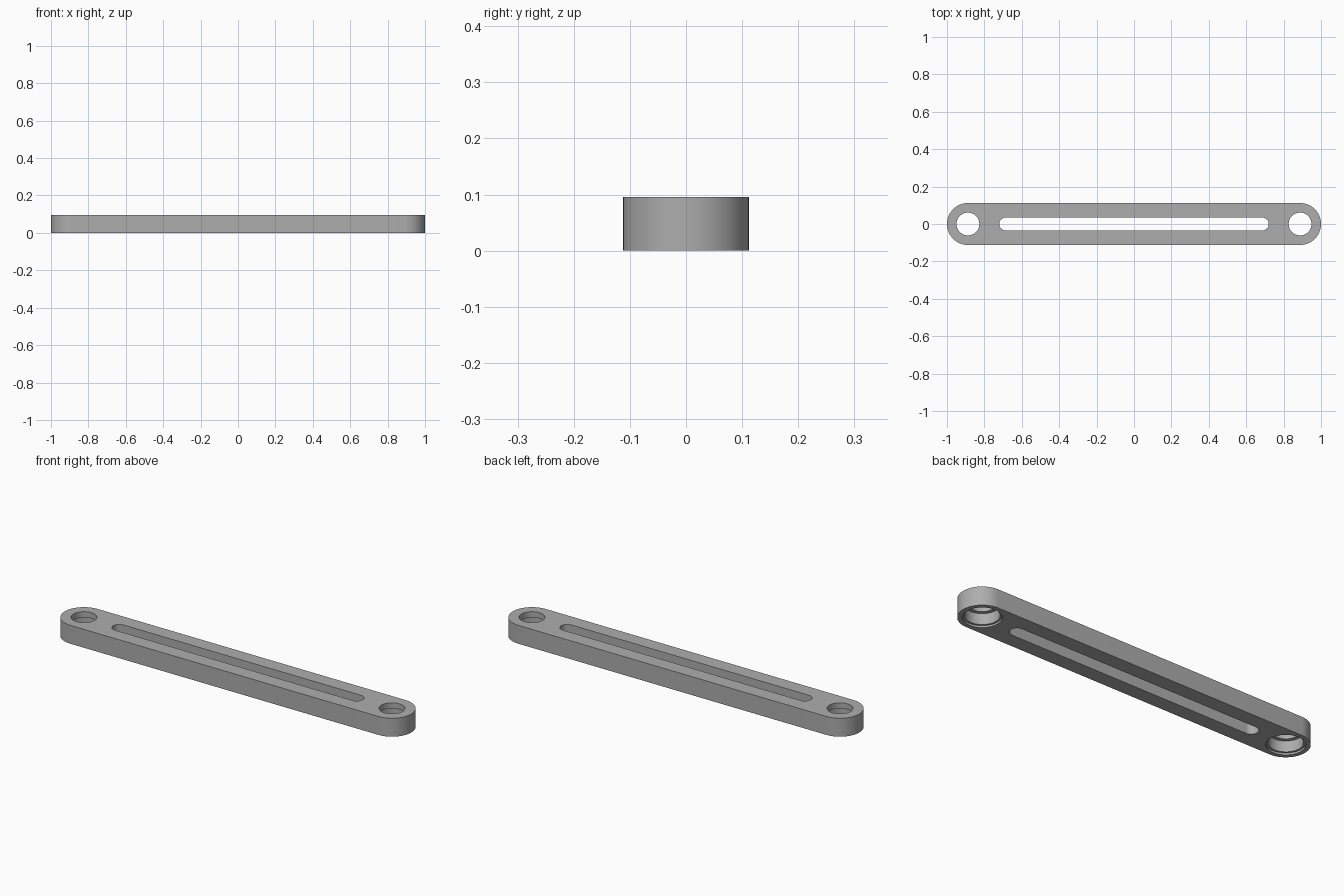
import bpy, bmesh, math

HEIGHT = 0.096
END_X = 0.888      # centre of each rounded end and its hole
SEGS = 32          # steps per half circle

cube = bpy.data.objects.get("Cube")
if cube:
    bpy.data.objects.remove(cube, do_unlink=True)

grey = bpy.data.materials.new("plain_grey")
grey.use_nodes = True
colour = (0.42, 0.42, 0.42, 1)
grey.diffuse_color = colour
grey.node_tree.nodes["Principled BSDF"].inputs["Base Color"].default_value = colour


def stadium(name, half_len, radius, z0, z1, cx=0):
    """Upright prism with semicircular ends; half_len 0 gives a cylinder."""
    bm = bmesh.new()
    ring = []
    for side in (1, -1):
        count = SEGS + 1 if half_len else SEGS
        for i in range(count):
            a = math.pi * i / SEGS - math.pi / 2
            ring.append(bm.verts.new((cx + side * (half_len + radius * math.cos(a)),
                                      side * radius * math.sin(a), z0)))
    base = bm.faces.new(ring)
    out = bmesh.ops.extrude_face_region(bm, geom=[base])
    top = [v for v in out["geom"] if isinstance(v, bmesh.types.BMVert)]
    bmesh.ops.translate(bm, verts=top, vec=(0, 0, z1 - z0))
    bmesh.ops.recalc_face_normals(bm, faces=bm.faces)
    mesh = bpy.data.meshes.new(name)
    bm.to_mesh(mesh)
    bm.free()
    mesh.materials.append(grey)
    obj = bpy.data.objects.new(name, mesh)
    bpy.context.collection.objects.link(obj)
    return obj


# Rounded bar
bar = stadium("slotted_link_bar", END_X, 0.112, 0, HEIGHT)

# Long slot, then a stepped hole at each end: through hole, bore, shallow rim
cutters = [stadium("slot_cutter", 0.685, 0.035, -0.1, 0.2)]
for x in (-END_X, END_X):
    for radius, top in ((0.061, 0.2), (0.08, 0.066), (0.09, 0.01)):
        cutters.append(stadium("hole_cutter", 0, radius, -0.1, top, x))

bpy.context.view_layer.objects.active = bar
bar.select_set(True)
for cutter in cutters:
    cutter.hide_render = True
    mod = bar.modifiers.new("cut", "BOOLEAN")
    mod.operation = "DIFFERENCE"
    mod.solver = "EXACT"
    mod.object = cutter
    bpy.ops.object.modifier_apply(modifier=mod.name)
    bpy.data.objects.remove(cutter, do_unlink=True)

bpy.ops.object.select_all(action="DESELECT")
bar.select_set(True)
bpy.ops.object.shade_smooth_by_angle(angle=math.radians(30))
